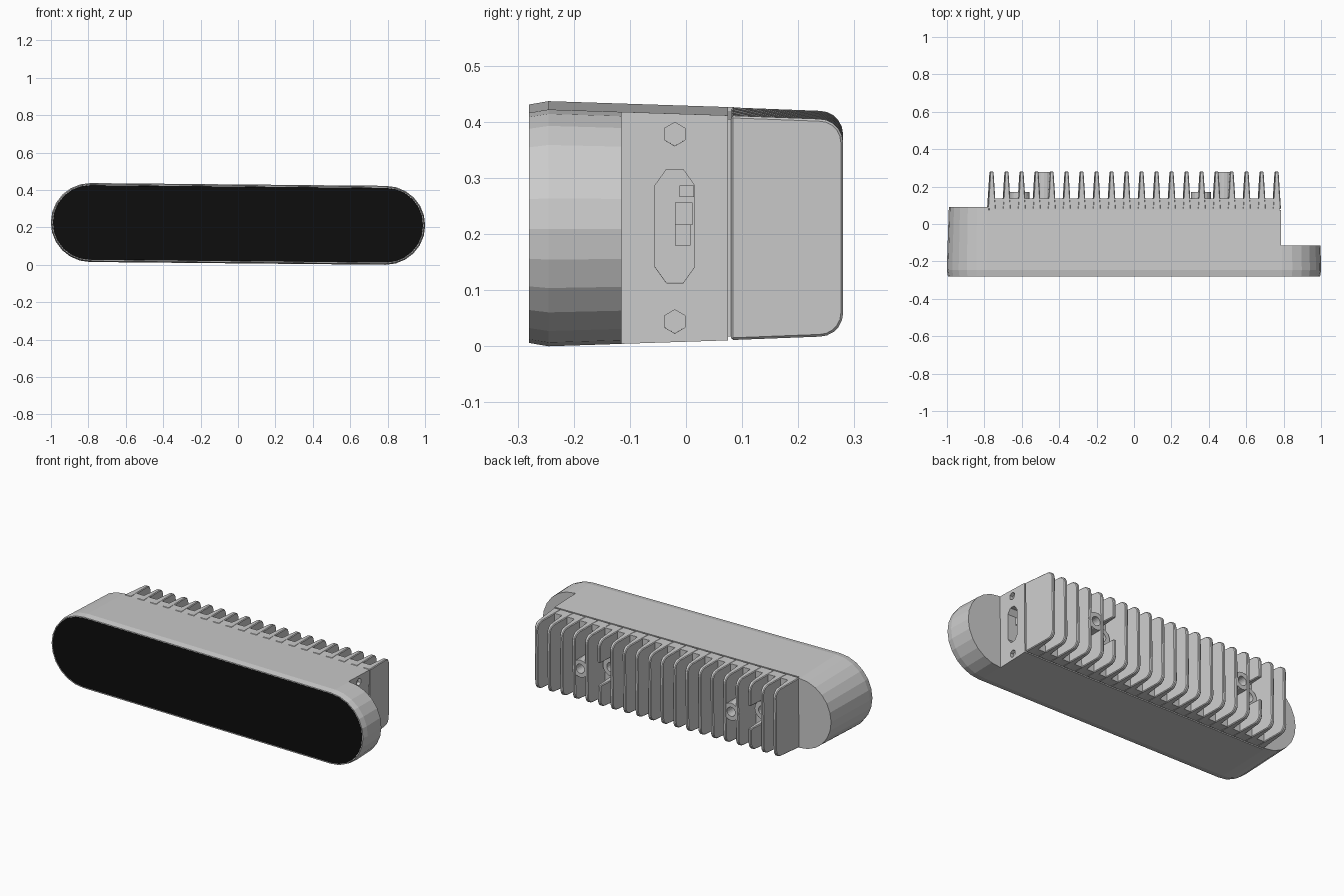
import bpy, bmesh
from math import cos, sin, pi
from mathutils import Matrix, Vector

if "Cube" in bpy.data.objects:
    bpy.data.objects.remove(bpy.data.objects["Cube"])

parts = []

def loft(name, rings):
    """Closed solid through a sequence of equal-length point rings."""
    bm = bmesh.new()
    vs = [[bm.verts.new(p) for p in r] for r in rings]
    n = len(vs[0])
    for a, b in zip(vs, vs[1:]):
        for i in range(n):
            bm.faces.new((a[i], a[(i + 1) % n], b[(i + 1) % n], b[i]))
    bm.faces.new(vs[0])
    bm.faces.new(vs[-1])
    bmesh.ops.remove_doubles(bm, verts=bm.verts, dist=1e-5)
    bmesh.ops.recalc_face_normals(bm, faces=bm.faces)
    me = bpy.data.meshes.new(name)
    bm.to_mesh(me)
    bm.free()
    ob = bpy.data.objects.new(name, me)
    bpy.context.collection.objects.link(ob)
    parts.append(ob)
    return ob

def stadium(y, r, half=0.79, n=12, cx=0.0):
    """Stadium outline in the xz plane (a circle when half is 0)."""
    pts = []
    for side, start in ((1, -pi / 2), (-1, pi / 2)):
        for i in range(n + 1):
            a = start + pi * i / n
            pts.append((cx + side * half + r * cos(a), y, r * sin(a)))
    return pts

def box(name, x0, x1, y0, y1, z0, z1):
    return loft(name, [[(x, y0, z0), (x, y1, z0), (x, y1, z1), (x, y0, z1)] for x in (x0, x1)])

def prism_x(name, outline, x0, x1):
    return loft(name, [[(x, y, z) for y, z in outline] for x in (x0, x1)])

def cut(ob, cutter):
    parts.remove(cutter)
    cutter.hide_render = True
    m = ob.modifiers.new("cut", 'BOOLEAN')
    m.operation, m.solver, m.object = 'DIFFERENCE', 'EXACT', cutter
    bpy.context.view_layer.objects.active = ob
    bpy.ops.object.modifier_apply(modifier=m.name)
    bpy.data.objects.remove(cutter)

# Drafted capsule housing with a recessed front
housing = loft("housing", [stadium(y, r) for y, r in (
    (-0.262, 0.199), (-0.28, 0.200), (-0.28, 0.205), (-0.245, 0.211), (0.09, 0.200))])
cut(housing, box("c", 0.785, 1.2, -0.115, 0.4, -0.5, 0.5))    # right end step
cut(housing, box("c", -0.78, 1.3, 0.075, 0.4, -0.5, 0.5))     # heat sink seat

# Connector slot and hex screws on the right flat
slot = [(-0.055, -0.07), (-0.035, -0.098), (-0.005, -0.098), (0.015, -0.07),
        (0.015, 0.076), (-0.005, 0.104), (-0.035, 0.104), (-0.055, 0.076)]
cut(housing, prism_x("c", slot, 0.725, 0.82))
for z in (-0.167, 0.167):
    hexa = [(-0.02 + 0.021 * sin(pi * i / 3), z + 0.021 * cos(pi * i / 3)) for i in range(6)]
    cut(housing, prism_x("c", hexa, 0.765, 0.82))
box("connector_port", 0.715, 0.765, -0.02, 0.012, 0.005, 0.045)
box("connector_tongue", 0.715, 0.75, -0.02, 0.008, -0.032, 0.005)
box("connector_ledge", 0.715, 0.76, -0.012, 0.0145, 0.055, 0.075)

# Black front panel
panel = loft("front_panel", [stadium(-0.279, 0.199), stadium(-0.261, 0.199)])
black = bpy.data.materials.new("black_glass")
black.diffuse_color = (0.004, 0.004, 0.004, 1)
black.use_nodes = True
black.node_tree.nodes["Principled BSDF"].inputs["Base Color"].default_value = black.diffuse_color
panel.data.materials.append(black)

# Heat sink base with a thin seam to the housing
box("sink_seam", -0.775, 0.775, 0.07, 0.085, -0.194, 0.194)
box("sink_base", -0.775, 0.775, 0.08, 0.135, -0.1975, 0.1975)

# Fin outline: drafted, with rounded rear corners
upper = [(0.08, 0.2)] + [(0.238 + 0.042 * sin(a), 0.152 + 0.042 * cos(a))
                         for a in (pi / 2 * i / 5 for i in range(6))]
outline = upper + [(y, -z) for y, z in reversed(upper)]

# Twenty tapered fins
for k in range(20):
    x = -0.762 + k * 1.524 / 19
    half = lambda y: 0.022 - (y - 0.08) * 0.065
    fin = loft("cooling_fin", [[(x + s * half(y), y, z) for y, z in outline] for s in (-1, 1)])
    if k in (2, 14):      # opening around the low boss
        cut(fin, box("c", x - 0.1, x + 0.1, 0.13, 0.4, -0.065, 0.065))
    bev = fin.modifiers.new("edge", 'BEVEL')
    bev.width, bev.segments, bev.limit_method, bev.angle_limit = 0.004, 1, 'ANGLE', 0.7

# Mounting bosses with holes: tall ones between fins, low ones in the openings
def boss(name, x, top, r, hole, floor):
    return loft(name, [stadium(y, q, 0, 10, x) for y, q in (
        (0.125, r), (top, r * 0.96), (top, hole), (floor, hole))])

for x in (-0.482, 0.482):
    boss("tall_boss", x, 0.277, 0.052, 0.026, 0.17)
for x in (-0.612, 0.358):
    boss("low_boss", x, 0.172, 0.055, 0.028, 0.14)

# Slight tilt of the whole unit, lifted onto the ground
place = Matrix.Translation((0, 0, 0.2185)) @ Matrix.Rotation(0.0094, 4, 'Y')
for ob in parts:
    ob.data.transform(place)
